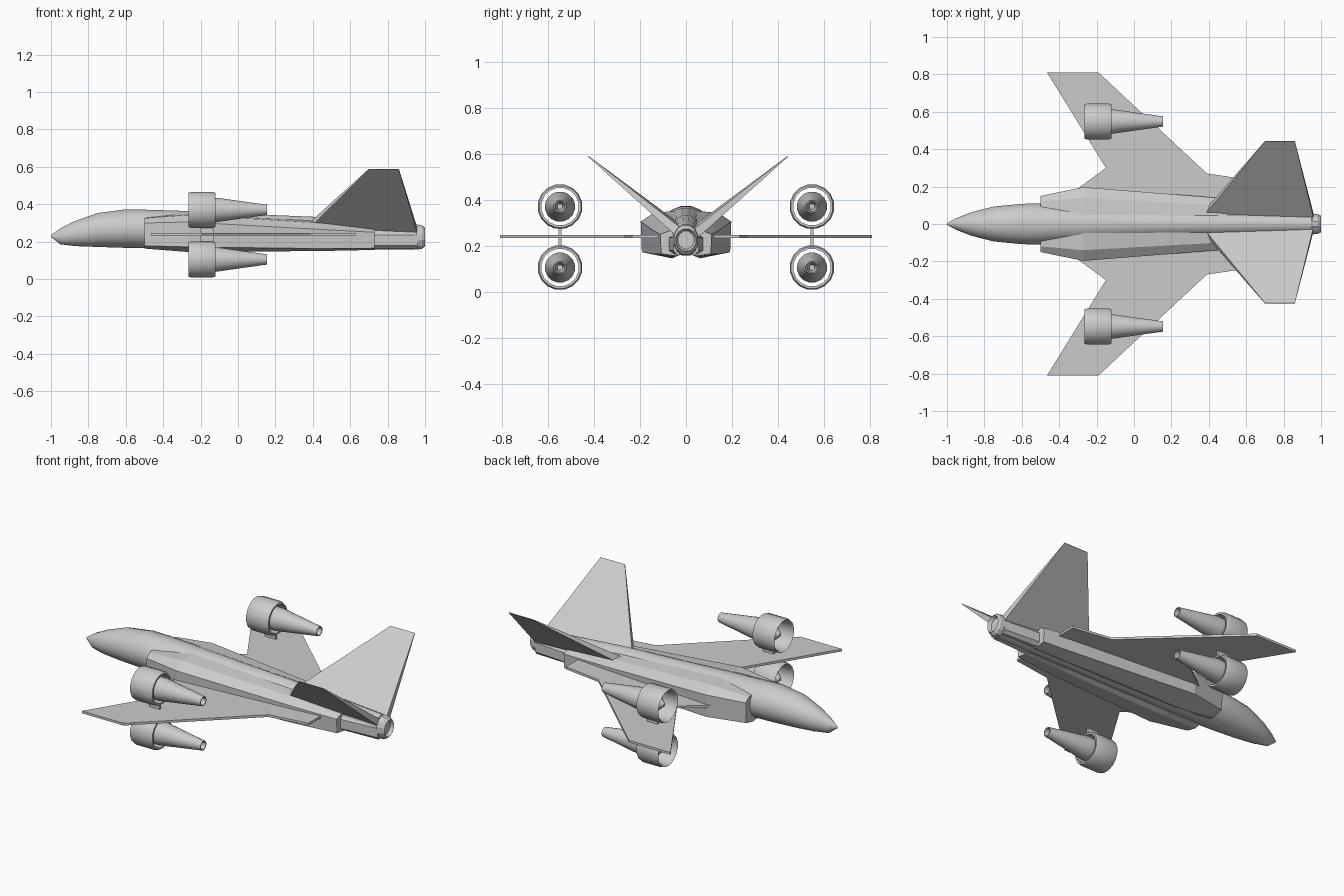
import bpy, bmesh, math
from mathutils import Vector

if "Cube" in bpy.data.objects:
    bpy.data.objects.remove(bpy.data.objects["Cube"])

grey = bpy.data.materials.new("light_grey")
grey.diffuse_color = (0.6, 0.6, 0.6, 1)
grey.use_nodes = True
grey.node_tree.nodes["Principled BSDF"].inputs["Base Color"].default_value = grey.diffuse_color


def finish(name, bm, smooth=None):
    bmesh.ops.recalc_face_normals(bm, faces=bm.faces)
    me = bpy.data.meshes.new(name)
    bm.to_mesh(me)
    bm.free()
    ob = bpy.data.objects.new(name, me)
    bpy.context.collection.objects.link(ob)
    me.materials.append(grey)
    if smooth:
        bpy.ops.object.select_all(action='DESELECT')
        ob.select_set(True)
        bpy.context.view_layer.objects.active = ob
        bpy.ops.object.shade_smooth_by_angle(angle=math.radians(smooth))
    return ob


def loft(name, rings, smooth=None, closed=False):
    """Skin a list of equal-length rings; closed joins the last ring to the first."""
    bm = bmesh.new()
    vs = [[bm.verts.new(p) for p in r] for r in rings]
    n = len(vs[0])
    pairs = list(zip(vs, vs[1:])) + ([(vs[-1], vs[0])] if closed else [])
    for a, b in pairs:
        for i in range(n):
            j = (i + 1) % n
            bm.faces.new((a[i], a[j], b[j], b[i]))
    if not closed:
        bm.faces.new(vs[0])
        bm.faces.new(vs[-1])
    return finish(name, bm, smooth)


def ellipse(x, ry, z0, z1, n=16, y=0.0):
    c, h = (z0 + z1) / 2, (z1 - z0) / 2
    return [(x, y + ry * math.cos(2 * math.pi * (i + .5) / n),
             c + h * math.sin(2 * math.pi * (i + .5) / n)) for i in range(n)]


# Fuselage: x, half width, bottom, top
body = [(-1, .004, .225, .235), (-.95, .032, .185, .272), (-.87, .064, .175, .312),
        (-.75, .095, .17, .355), (-.6, .11, .165, .375), (-.5, .112, .163, .373),
        (-.27, .1, .158, .366), (0, .085, .155, .352), (.4, .07, .155, .335),
        (.95, .056, .157, .292)]
loft("fuselage", [ellipse(*s) for s in body], 35)

# Tail nozzle with a shallow recess
loft("tail_nozzle", [ellipse(.955, .056, .155, .295, 12), ellipse(.985, .054, .16, .29, 12),
                     ellipse(1, .046, .175, .275, 12), ellipse(.98, .036, .185, .265, 12)])

# Side intake bodies: station x, then (y, z) section points
intake = [(-.5, [(.04, .17), (.08, .163), (.145, .178), (.15, .3), (.12, .325), (.04, .33)]),
          (-.27, [(.03, .16), (.06, .145), (.192, .172), (.197, .305), (.14, .343), (.04, .352)]),
          (.45, [(.025, .16), (.05, .15), (.135, .163), (.14, .265), (.1, .298), (.03, .31)]),
          (.73, [(.025, .16), (.045, .156), (.108, .165), (.112, .25), (.08, .262), (.03, .275)])]
tail_box = [(.72, [(.02, .165), (.05, .162), (.075, .18), (.075, .235), (.06, .25), (.02, .26)]),
            (.96, [(.02, .165), (.04, .162), (.055, .18), (.055, .235), (.045, .25), (.02, .26)])]

# Wing outline in plan
wing = [(-.3, .08), (-.3, .19), (-.15, .3), (-.465, .81), (-.19, .81),
        (.39, .27), (.63, .235), (.63, .08)]

for side, s in (("left", -1), ("right", 1)):
    loft("intake_body_" + side, [[(x, s * y, z) for y, z in r] for x, r in intake])
    loft("tail_fairing_" + side, [[(x, s * y, z) for y, z in r] for x, r in tail_box])
    loft("wing_" + side, [[(x, s * y, z) for x, y in wing] for z in (.233, .247)])

    # Canted fin: thick root tapering to a thin tip
    across = Vector((0, .62, -.785))
    root = [Vector((.38, .055, .285)), Vector((.96, .035, .255))]
    tip = [Vector((.7, .433, .588)), Vector((.86, .433, .588))]

    def section(edge, t):
        pts = [edge[0] + across * t, edge[1] + across * t,
               edge[1] - across * t, edge[0] - across * t]
        return [(p.x, s * p.y + .009, p.z) for p in pts]
    loft("tail_fin_" + side, [section(root, .02), section(tip, .002)])

    # Twin engines above and below each wing
    ey = s * .548
    for level, ez in (("upper", .37), ("lower", .105)):
        def ring(x, r, n=16):
            return ellipse(x, r, ez - r, ez + r, n, ey)
        loft(f"engine_cowl_{level}_{side}",
             [ring(-.265, .094), ring(-.25, .098), ring(-.135, .098), ring(-.12, .092),
              ring(-.12, .082), ring(-.25, .084)], 35, True)
        loft(f"engine_core_{level}_{side}",
             [ring(-.24, .008), ring(-.2, .045), ring(-.15, .066), ring(-.11, .066),
              ring(.02, .047), ring(.155, .028), ring(.155, .023), ring(.06, .012)], 35)

    # Pylon joining both engines through the wing
    loft("pylon_" + side, [[(x, ey + d, z) for x, d in
         ((-.2, -.006), (-.13, -.006), (-.13, .006), (-.2, .006))] for z in (.19, .285)])
